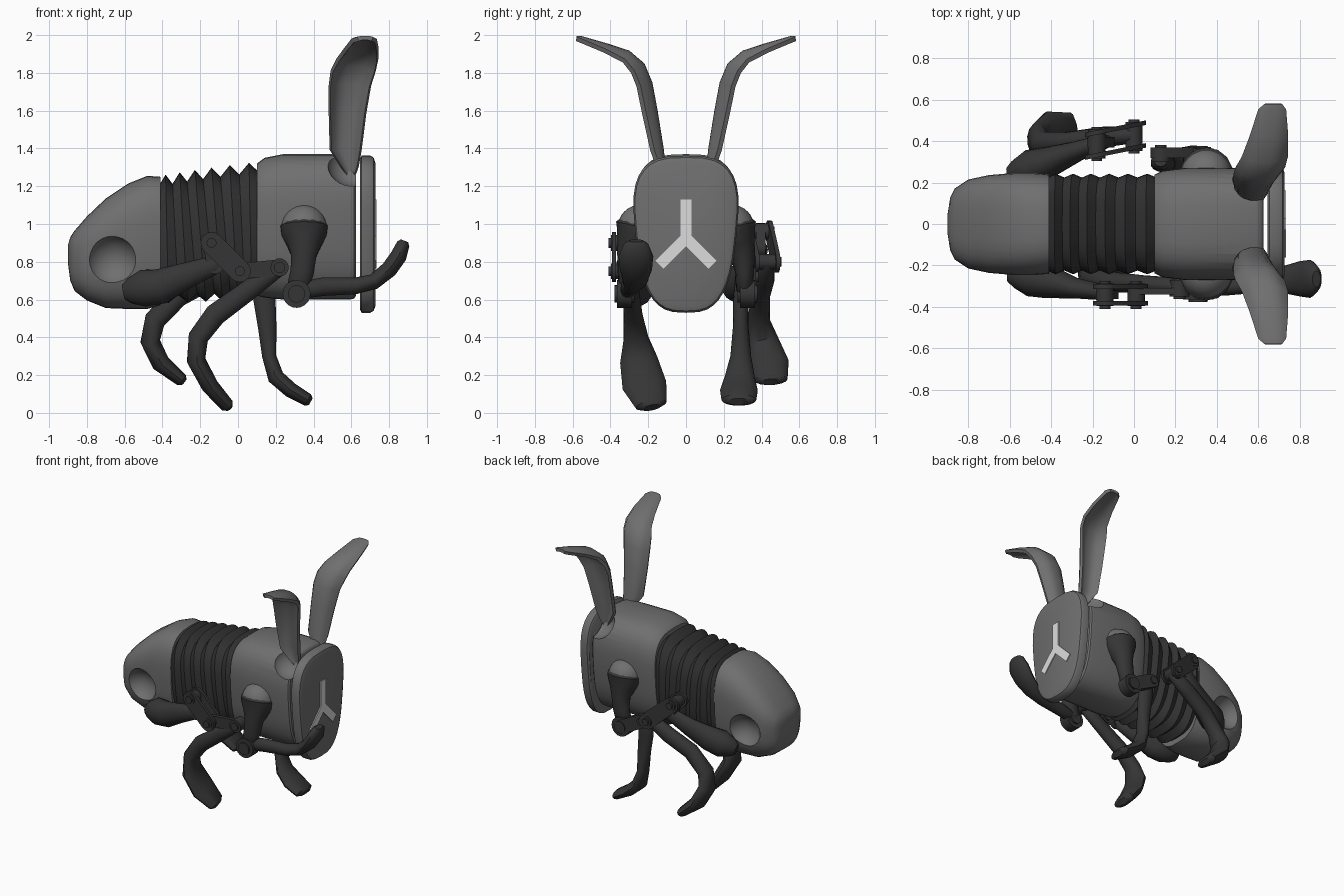
import bpy, bmesh
from math import sin, cos, pi, radians
from mathutils import Vector, Matrix

if "Cube" in bpy.data.objects:
    bpy.data.objects.remove(bpy.data.objects["Cube"], do_unlink=True)


def material(name, value):
    m = bpy.data.materials.new(name)
    m.use_nodes = True
    color = (value, value, value, 1)
    m.diffuse_color = color
    m.node_tree.nodes["Principled BSDF"].inputs["Base Color"].default_value = color
    return m


SHELL = material("shell grey", 0.16)
DARK = material("joint charcoal", 0.036)
PALE = material("nose pale grey", 0.72)
SIDES = {"right": -1, "left": 1}
parts = []


def finish(name, bm, mat):
    bmesh.ops.recalc_face_normals(bm, faces=bm.faces)
    mesh = bpy.data.meshes.new(name)
    bm.to_mesh(mesh)
    bm.free()
    mesh.materials.append(mat)
    ob = bpy.data.objects.new(name, mesh)
    bpy.context.scene.collection.objects.link(ob)
    parts.append(ob)
    return ob


def loft(name, rings, mat):
    """Skin a row of closed rings and cap both ends."""
    bm = bmesh.new()
    rows = [[bm.verts.new(p) for p in ring] for ring in rings]
    n = len(rows[0])
    for a, b in zip(rows, rows[1:]):
        for i in range(n):
            j = (i + 1) % n
            bm.faces.new((a[i], a[j], b[j], b[i]))
    bm.faces.new(rows[0])
    bm.faces.new(rows[-1])
    return finish(name, bm, mat)


def section(x, low, high, half, shear=0.0, taper=0.13, n=36):
    """Rounded body outline, wider towards the top."""
    ring = []
    for i in range(n):
        a = 2 * pi * i / n
        c, s = cos(a), sin(a)
        c = abs(c) ** (2 / 3) * (1 if c > 0 else -1)
        s = abs(s) ** (2 / 3) * (1 if s > 0 else -1)
        ring.append((x - shear * s, half * c * (1 + taper * s),
                     (low + high) / 2 + s * (high - low) / 2))
    return ring


def limb(name, points, mat=DARK, n=14):
    """Oval tube through points of (x, y, z, half width, half thickness)."""
    pos = [Vector(p[:3]) for p in points]
    last = len(pos) - 1
    rings = []
    for i, p in enumerate(points):
        t = (pos[min(i + 1, last)] - pos[max(i - 1, 0)]).normalized()
        side = (Vector((0, 1, 0)) - t * t.y).normalized()
        up = t.cross(side)

        def ring(k, shift):
            return [pos[i] + t * shift + side * p[3] * k * cos(2 * pi * j / n)
                    + up * p[4] * k * sin(2 * pi * j / n) for j in range(n)]
        if i == 0:
            rings.append(ring(0.6, -0.5 * p[4]))
        rings.append(ring(1, 0))
        if i == last:
            rings.append(ring(0.6, 0.5 * p[4]))
    return loft(name, rings, mat)


def ball(name, center, radius, mat):
    bm = bmesh.new()
    bmesh.ops.create_uvsphere(bm, u_segments=28, v_segments=16, radius=radius,
                              matrix=Matrix.Translation(center))
    return finish(name, bm, mat)


def pin(name, x, y, z, radius, length):
    """Hinge pin along y, with a raised centre cap on both ends."""
    bm = bmesh.new()
    turn = Matrix.Translation((x, y, z)) @ Matrix.Rotation(pi / 2, 4, 'X')
    for r, d in ((radius, length), (radius * 0.62, length + 0.025)):
        bmesh.ops.create_cone(bm, cap_ends=True, segments=20, radius1=r,
                              radius2=r, depth=d, matrix=turn)
    return finish(name, bm, DARK)


def link(name, a, b, y, radius, thick, slant=0.0):
    """Flat bar with round ends between two (x, z) points."""
    a, b = Vector(a), Vector(b)
    d = (b - a).normalized()
    e = Vector((-d.y, d.x))
    outline = []
    for center, start in ((b, -pi / 2), (a, pi / 2)):
        for i in range(9):
            t = start + pi * i / 8
            outline.append(center + (d * cos(t) + e * sin(t)) * radius)
    middle = (a.x + b.x) / 2
    return loft(name, [[(p.x, y + k * thick / 2 + slant * (p.x - middle), p.y)
                        for p in outline] for k in (-1, 1)], DARK)


def scoop(ob, center, radius):
    """Cut a round dish out of a part."""
    cutter = ball("cutter", center, radius, SHELL)
    cutter.hide_render = True
    mod = ob.modifiers.new("dish", 'BOOLEAN')
    mod.operation, mod.object, mod.solver = 'DIFFERENCE', cutter, 'EXACT'
    with bpy.context.temp_override(object=ob, active_object=ob):
        bpy.ops.object.modifier_apply(modifier=mod.name)
    parts.remove(cutter)
    bpy.data.objects.remove(cutter, do_unlink=True)


# Rear shell with a round dish on each flank
rear = loft("rear_body", [section(*s, taper=.08) for s in (
    (-0.9, .79, .89, .05), (-.888, .7, .93, .125), (-.865, .645, .965, .17),
    (-.8, .595, 1.04, .212), (-.7, .555, 1.135, .233), (-.58, .55, 1.215, .243),
    (-.48, .55, 1.255, .243), (-.41, .57, 1.25, .237))], SHELL)

# Pleated middle
rings = []
for i in range(13):
    f, ridge = i / 12, i % 2
    rings.append(section(-.42 + .53 * f, .62 + .02 * f - .04 * ridge,
                         1.2 + .075 * f + .055 * ridge,
                         .22 + .018 * ridge, .03 * sin(pi * f), .1))
loft("bellows", rings, DARK)

# Chest shell and the separate face plate
chest = loft("front_body", [section(*s) for s in (
    (.1, .62, 1.32, .232), (.14, .61, 1.35, .25), (.24, .6, 1.37, .262),
    (.59, .6, 1.37, .262), (.615, .605, 1.36, .258), (.625, .62, 1.345, .248))], SHELL)
loft("face_plate", [section(*s, taper=.16) for s in (
    (.645, .55, 1.345, .255), (.655, .53, 1.362, .268), (.7, .53, 1.362, .268),
    (.718, .54, 1.352, .26), (.727, .565, 1.325, .24))], SHELL)
for k in SIDES.values():
    scoop(rear, (-.67, .29 * k, .805), .14)
    scoop(chest, (.6, .245 * k, 1.33), .13)

# Three-armed nose and mouth plate
hub = Vector((0, .925))
for name, tip in (("nose_bridge", (0, 1.13)), ("mouth_right", (-.14, .785)),
                  ("mouth_left", (.14, .785))):
    tip = Vector(tip)
    d = (tip - hub).normalized()
    w = Vector((-d.y, d.x)) * .03
    quad = (hub - d * .015 + w, tip + w, tip - w, hub - d * .015 - w)
    loft(name, [[(x, p.x, p.y) for p in quad] for x in (.726, .734)], PALE)

# Ears: outward-facing troughs that flare sideways at the tip
EAR = ((.1, 1.25, .575, .62, .01), (.108, 1.31, .54, .64, .03), (.118, 1.4, .485, .655, .05),
       (.15, 1.6, .48, .68, .062), (.178, 1.75, .48, .705, .065),
       (.22, 1.85, .49, .73, .065), (.3, 1.918, .52, .743, .05),
       (.42, 1.957, .56, .745, .03), (.55, 1.994, .6, .735, .014),
       (.58, 1.996, .63, .715, .006))
for label, k in SIDES.items():
    rings = []
    for i, (y, z, x0, x1, deep) in enumerate(EAR):
        a, b = EAR[max(i - 1, 0)], EAR[min(i + 1, len(EAR) - 1)]
        t = Vector((b[0] - a[0], b[1] - a[1])).normalized()
        out = Vector((t.y, -t.x))
        ring = []
        for layer in (0, 1):
            for j in range(9):
                u = (j / 4 - 1) * (1 if layer else -1)
                off = out * (deep * abs(u) ** 3 + .022 * layer)
                width = (x1 - x0) / 2 - .01 * layer
                ring.append(((x0 + x1) / 2 + u * width, k * (y + off.x), z + off.y))
        rings.append(ring)
    loft(label + "_ear", rings, SHELL)

# Shoulders, upper forelegs and elbow pins
for label, k in SIDES.items():
    ball(label + "_shoulder", (.35, .24 * k, .98), .122, SHELL)
    limb(label + "_upper_foreleg", [
        (.35, .245 * k, .985, .128, .128), (.35, .255 * k, .94, .118, .122),
        (.35, .28 * k, .89, .09, .092), (.348, .3 * k, .83, .066, .068),
        (.34, .31 * k, .75, .05, .064), (.315, .31 * k, .65, .045, .06)])
    pin(label + "_elbow_pin", .31, .325 * k, .63, .074, .08)

# Raised right foreleg
limb("right_lower_foreleg", [
    (.31, -.31, .645, .04, .045), (.45, -.305, .668, .04, .05),
    (.62, -.285, .672, .045, .045), (.72, -.27, .695, .065, .042),
    (.8, -.265, .76, .085, .045), (.85, -.265, .83, .092, .045),
    (.875, -.265, .895, .065, .035)])

# Planted left foreleg
link("left_elbow_link", (.31, .63), (.13, .72), .345, .05, .05)
pin("left_wrist_pin", .13, .335, .72, .045, .07)
limb("left_lower_foreleg", [
    (.13, .3, .72, .04, .05), (.14, .29, .6, .04, .06), (.155, .29, .45, .042, .05),
    (.165, .29, .3, .055, .038), (.2, .285, .19, .08, .045),
    (.28, .28, .12, .1, .042), (.37, .28, .068, .092, .035)])

# Hind thighs
limb("right_thigh", [
    (-.57, -.25, .645, .06, .07), (-.5, -.26, .66, .09, .1), (-.41, -.28, .67, .08, .095),
    (-.28, -.31, .725, .05, .072), (-.12, -.335, .785, .035, .05)])
limb("left_thigh", [
    (-.57, .25, .66, .06, .07), (-.5, .27, .68, .09, .1), (-.41, .3, .71, .075, .095),
    (-.28, .35, .78, .05, .072), (-.14, .4, .87, .035, .05)])

# Paired knee links with pins
KNEES = {"right": (-.342, .04, 0, (-.14, .9), (.01, .75)),
         "left": (.405, .055, .2, (-.18, .96), (.0, .8))}
for label, (y, gap, slant, a, b) in KNEES.items():
    for name, off in (("inner", -gap), ("outer", gap)):
        link(label + "_" + name + "_knee_link", a, b, y + off, .058, .022, slant)
    for name, p in (("upper", a), ("lower", b)):
        pin(label + "_" + name + "_knee_pin", p[0],
            y + slant * (p[0] - (a[0] + b[0]) / 2), p[1], .042, 2 * gap + .03)
link("right_shin_link", (.01, .75), (.22, .77), -.325, .042, .03)
pin("right_shin_pin", .22, -.31, .77, .048, .08)
link("right_thigh_link", (-.14, .9), (-.12, .78), -.342, .045, .04)
link("left_thigh_link", (-.18, .96), (-.14, .87), .395, .045, .05)

# Hind shins and feet
limb("right_shin", [
    (.22, -.3, .77, .04, .045), (.05, -.29, .645, .042, .055), (-.12, -.28, .52, .05, .06),
    (-.21, -.265, .4, .065, .055), (-.222, -.25, .28, .1, .05),
    (-.15, -.22, .145, .118, .046), (-.06, -.185, .042, .085, .038)])
limb("left_shin", [
    (.0, .43, .8, .04, .05), (-.15, .42, .71, .05, .06), (-.32, .395, .62, .05, .062),
    (-.44, .385, .49, .06, .058), (-.465, .405, .38, .085, .052),
    (-.41, .44, .265, .105, .05), (-.3, .45, .175, .088, .036)])

# Smooth shading with sharp creases kept
bpy.ops.object.select_all(action='DESELECT')
for ob in parts:
    ob.select_set(True)
bpy.context.view_layer.objects.active = parts[0]
bpy.ops.object.shade_smooth_by_angle(angle=radians(36))
